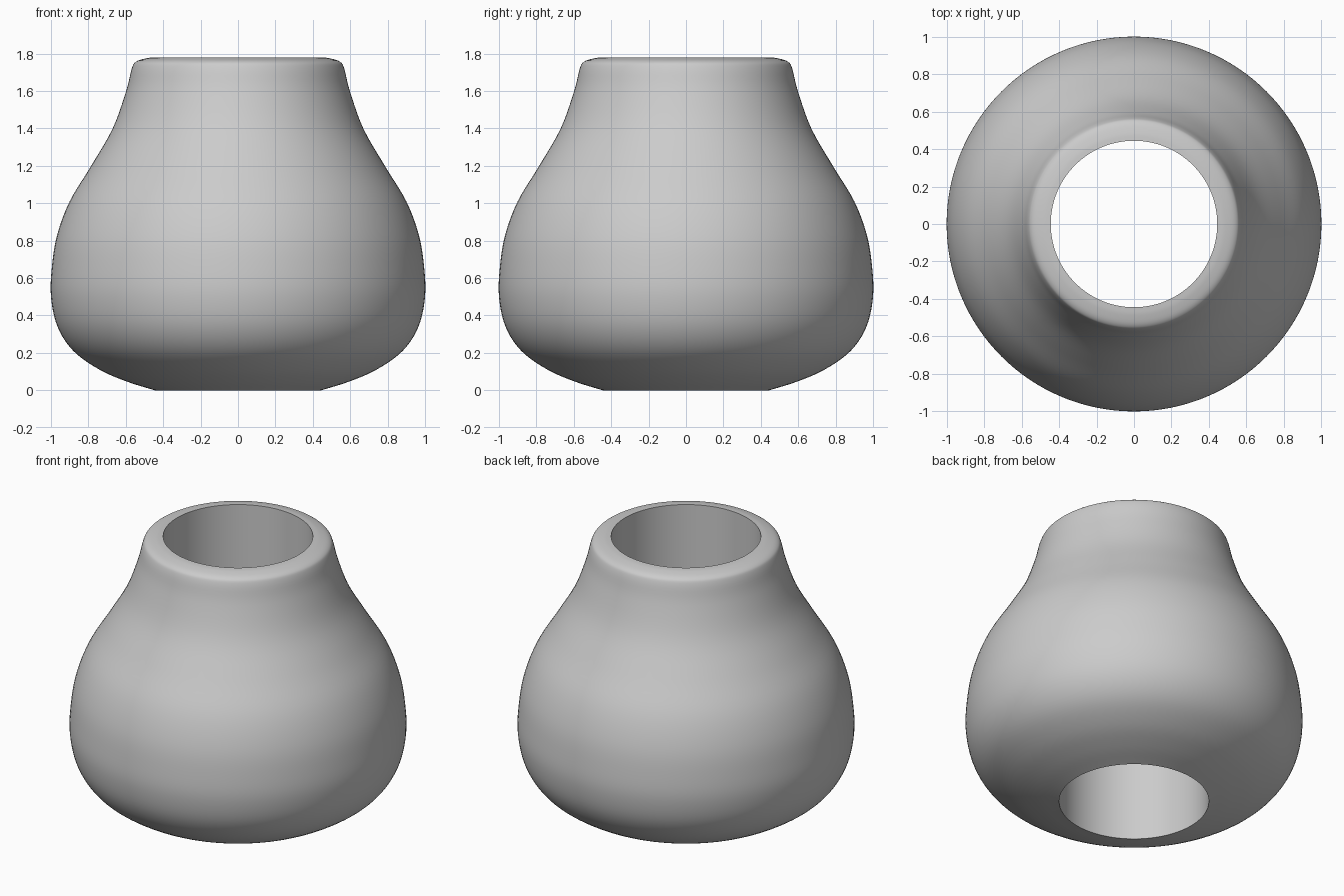
import bpy, bmesh, math
from mathutils import Vector

cube = bpy.data.objects.get("Cube")
if cube:
    bpy.data.objects.remove(cube, do_unlink=True)

SEGMENTS = 128
STEPS = 5

# Outer wall as (radius, height), from the bottom hole to the top hole
OUTLINE = [(0.445, 0), (0.59, 0.045), (0.74, 0.11), (0.88, 0.21), (0.965, 0.34),
           (1.0, 0.5), (0.995, 0.66), (0.967, 0.83), (0.9, 1.01), (0.785, 1.2),
           (0.67, 1.4), (0.598, 1.6), (0.568, 1.72), (0.545, 1.757),
           (0.49, 1.775), (0.445, 1.78)]


def smooth_path(points, steps):
    """Catmull-Rom curve through the points."""
    p = [Vector(q) for q in points]
    p = [2 * p[0] - p[1]] + p + [2 * p[-1] - p[-2]]
    path = []
    for a, b, c, d in zip(p, p[1:], p[2:], p[3:]):
        for i in range(steps):
            t = i / steps
            path.append(0.5 * (2 * b + (c - a) * t + (2 * a - 5 * b + 4 * c - d) * t ** 2
                               + (3 * b - a - 3 * c + d) * t ** 3))
    return path + [p[-2]]


def lathe(name, profile, material):
    """Closed ring profile turned round the z axis."""
    bm = bmesh.new()
    rings = []
    for r, z in profile:
        angles = [math.tau * i / SEGMENTS for i in range(SEGMENTS)]
        rings.append([bm.verts.new((r * math.cos(a), r * math.sin(a), z)) for a in angles])
    for low, high in zip(rings, rings[1:] + rings[:1]):
        for i in range(SEGMENTS):
            j = (i + 1) % SEGMENTS
            bm.faces.new((low[i], low[j], high[j], high[i]))
    bmesh.ops.recalc_face_normals(bm, faces=bm.faces)
    mesh = bpy.data.meshes.new(name)
    bm.to_mesh(mesh)
    bm.free()
    mesh.materials.append(material)
    obj = bpy.data.objects.new(name, mesh)
    bpy.context.collection.objects.link(obj)
    bpy.ops.object.select_all(action='DESELECT')
    obj.select_set(True)
    bpy.context.view_layer.objects.active = obj
    bpy.ops.object.shade_smooth_by_angle(angle=math.radians(40))
    return obj


grey = bpy.data.materials.new("plain grey")
grey.use_nodes = True
colour = (0.6, 0.6, 0.6, 1)
grey.diffuse_color = colour
grey.node_tree.nodes["Principled BSDF"].inputs["Base Color"].default_value = colour

# Rounded body; closing the profile makes the straight bore
lathe("hollow_body", smooth_path(OUTLINE, STEPS), grey)
